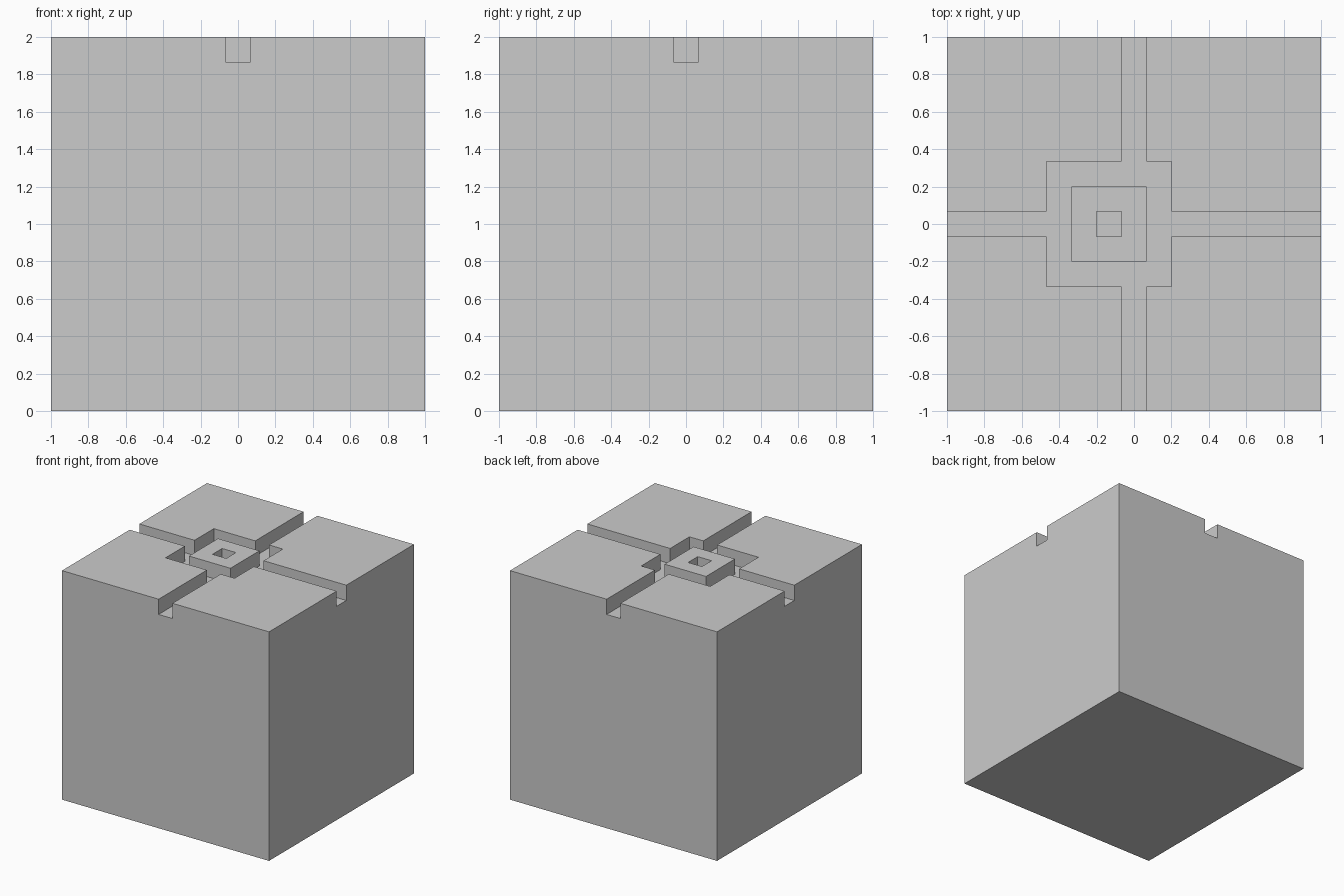
import bpy, bmesh
from mathutils import Matrix, Vector

if "Cube" in bpy.data.objects:
    bpy.data.objects.remove(bpy.data.objects["Cube"])

U = 2 / 15          # module: groove width and depth
FLOOR = 2 - U       # height of groove floor
RING_X = -U         # centre of the square ring groove


def is_groove(x, y):
    """True where the top is cut: centre pit, square ring and four channels."""
    r = max(abs(x - RING_X), abs(y))
    if r < 1.5 * U:
        return r < 0.5 * U
    return r < 2.5 * U or abs(x) < 0.5 * U or abs(y) < 0.5 * U


# Solid body up to the groove floor
bm = bmesh.new()
bmesh.ops.create_cube(bm, size=1, matrix=Matrix.Translation((0, 0, FLOOR / 2))
                      @ Matrix.Diagonal((2, 2, FLOOR, 1)))

# Slice along every groove edge
cuts_x = {-3.5, -2.5, -1.5, -0.5, 0.5, 1.5}
cuts_y = {-2.5, -1.5, -0.5, 0.5, 1.5, 2.5}
for axis, cuts in ((Vector((1, 0, 0)), cuts_x), (Vector((0, 1, 0)), cuts_y)):
    for c in sorted(cuts):
        bmesh.ops.bisect_plane(bm, geom=bm.verts[:] + bm.edges[:] + bm.faces[:],
                               plane_co=axis * c * U, plane_no=axis, dist=1e-5)

# Raise the four quarters and the centre island
lands = []
for f in bm.faces:
    c = f.calc_center_median()
    if f.normal.z > 0.9 and not is_groove(c.x, c.y):
        lands.append(f)
out = bmesh.ops.extrude_face_region(bm, geom=lands)
raised = [g for g in out["geom"] if isinstance(g, bmesh.types.BMVert)]
bmesh.ops.translate(bm, verts=raised, vec=(0, 0, U))

# Merge coplanar faces
bmesh.ops.dissolve_limit(bm, angle_limit=0.01, verts=bm.verts[:], edges=bm.edges[:])
bmesh.ops.recalc_face_normals(bm, faces=bm.faces[:])

mesh = bpy.data.meshes.new("grooved_block")
bm.to_mesh(mesh)
bm.free()
bpy.context.collection.objects.link(bpy.data.objects.new("grooved_block", mesh))
